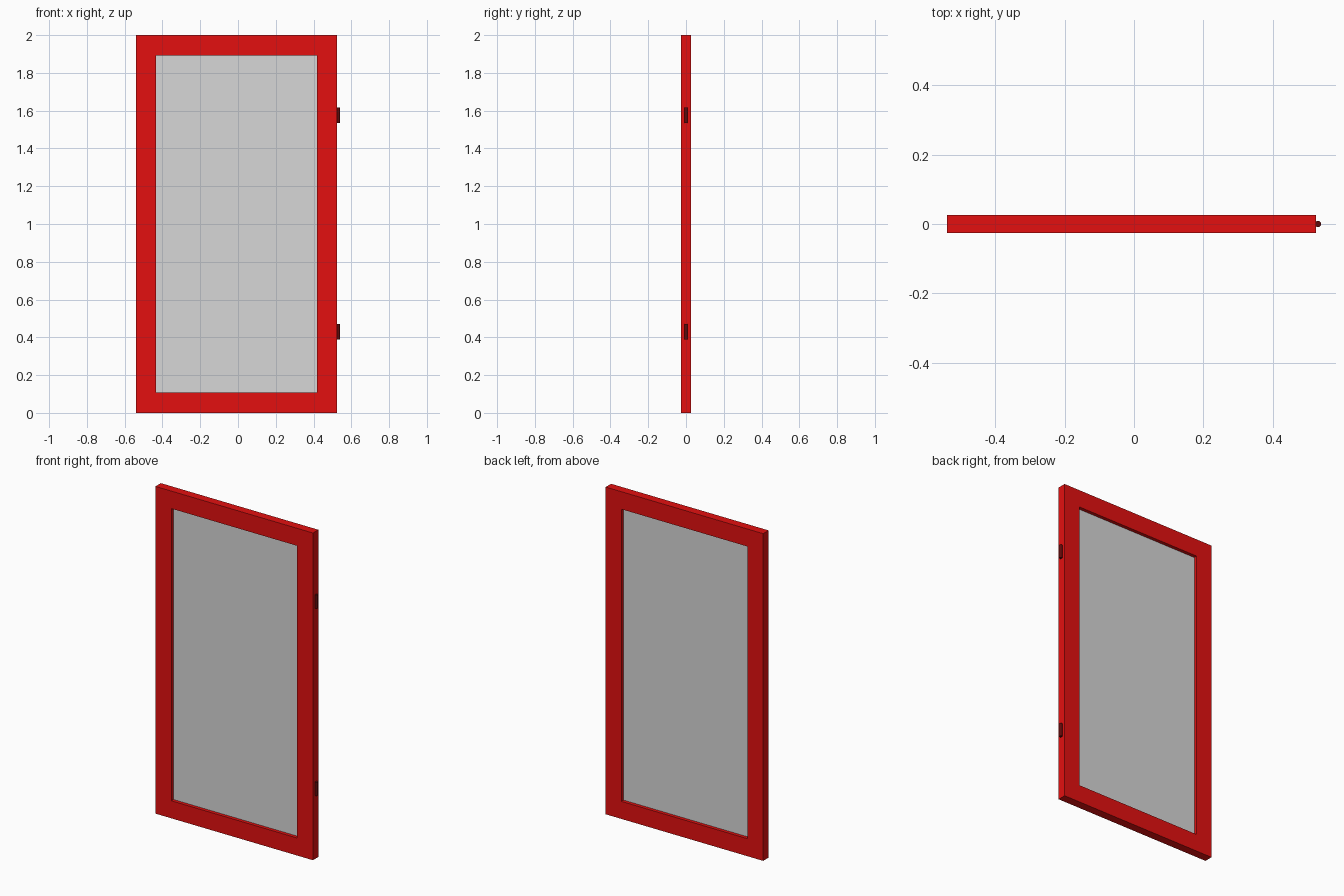
import bpy, bmesh
from mathutils import Matrix

cube = bpy.data.objects.get("Cube")
if cube:
    bpy.data.objects.remove(cube, do_unlink=True)

LEFT, RIGHT, HEIGHT = -0.54, 0.525, 2.0
BORDER, DEPTH, GLASS = 0.107, 0.052, 0.01


def material(name, color):
    m = bpy.data.materials.new(name)
    m.use_nodes = True
    m.diffuse_color = color
    m.node_tree.nodes["Principled BSDF"].inputs["Base Color"].default_value = color
    return m


def add_object(name, bm, mat):
    bmesh.ops.recalc_face_normals(bm, faces=bm.faces)
    mesh = bpy.data.meshes.new(name)
    bm.to_mesh(mesh)
    bm.free()
    mesh.materials.append(mat)
    ob = bpy.data.objects.new(name, mesh)
    bpy.context.collection.objects.link(ob)
    return ob


def rectangle(bm, margin, y):
    """Four corner vertices, inset by margin from the outer edge."""
    x0, x1, z0, z1 = LEFT + margin, RIGHT - margin, margin, HEIGHT - margin
    return [bm.verts.new((x, y, z)) for x, z in ((x0, z0), (x1, z0), (x1, z1), (x0, z1))]


def thicken(bm, depth):
    """Extrude the flat outline backwards into a solid."""
    result = bmesh.ops.extrude_face_region(bm, geom=bm.faces[:], use_keep_orig=True)
    moved = [g for g in result["geom"] if isinstance(g, bmesh.types.BMVert)]
    bmesh.ops.translate(bm, verts=moved, vec=(0, depth, 0))


red = material("red paint", (0.77, 0.005, 0.005, 1))
dark_red = material("dark red hinge", (0.12, 0.003, 0.003, 1))
grey = material("pale grey glass", (0.68, 0.68, 0.68, 1))

# Frame: a ring of four quads, thickened
bm = bmesh.new()
outer = rectangle(bm, 0, -DEPTH / 2)
inner = rectangle(bm, BORDER, -DEPTH / 2)
for i in range(4):
    j = (i + 1) % 4
    bm.faces.new((outer[i], outer[j], inner[j], inner[i]))
thicken(bm, DEPTH)
add_object("door_frame", bm, red)

# Thin pane set midway in the frame's depth
bm = bmesh.new()
bm.faces.new(rectangle(bm, BORDER - 0.002, -GLASS / 2))
thicken(bm, GLASS)
add_object("glass_pane", bm, grey)

# Hinge barrels on the left edge
for label, z in (("lower", 0.43), ("upper", 1.575)):
    bm = bmesh.new()
    bmesh.ops.create_cone(bm, cap_ends=True, segments=16, radius1=0.009,
                          radius2=0.009, depth=0.082,
                          matrix=Matrix.Translation((RIGHT + 0.006, 0, z)))
    hinge = add_object(label + "_hinge", bm, dark_red)
    bpy.ops.object.select_all(action='DESELECT')
    hinge.select_set(True)
    bpy.context.view_layer.objects.active = hinge
    bpy.ops.object.shade_smooth_by_angle()
